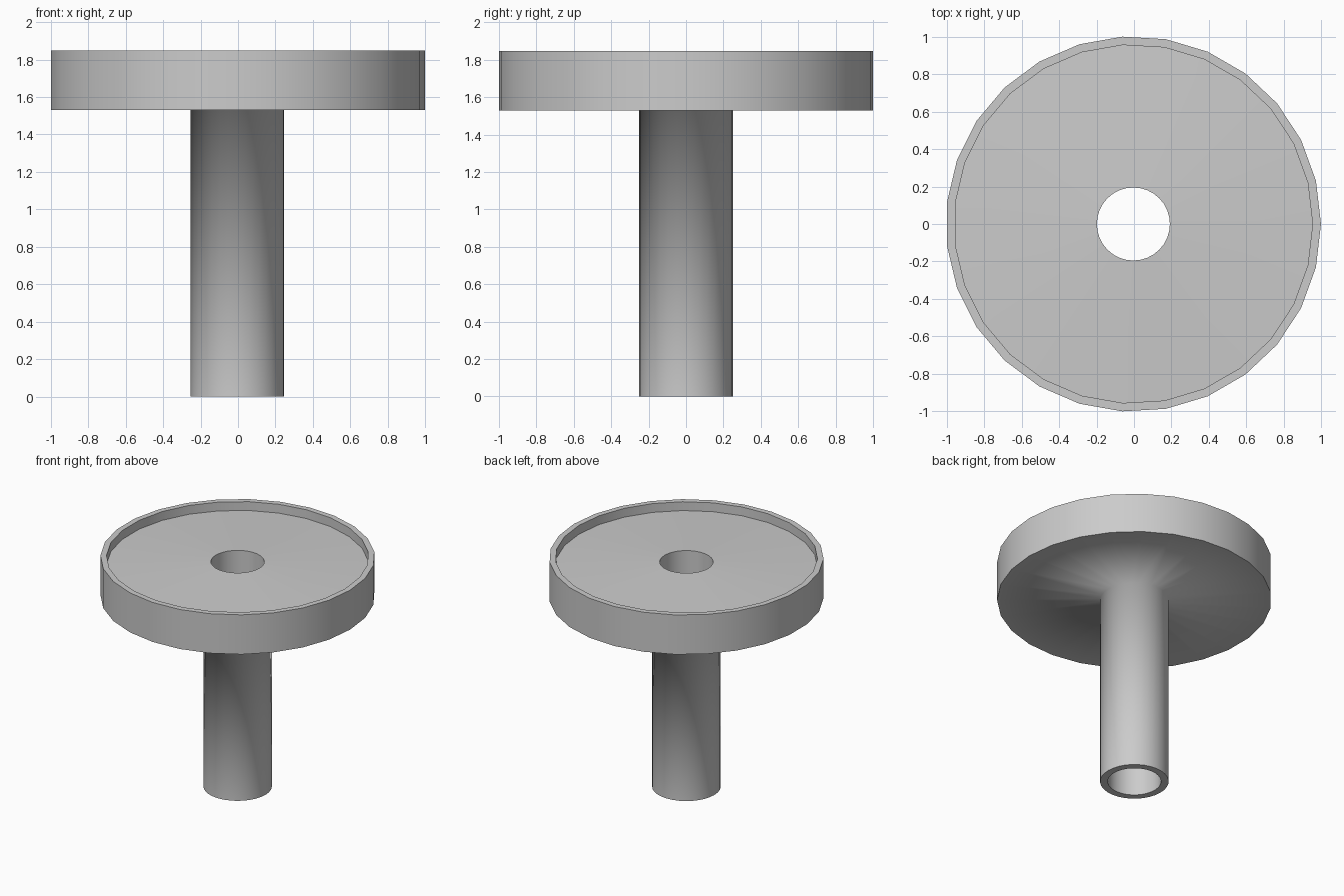
import bpy, bmesh
from math import cos, sin, tau

if "Cube" in bpy.data.objects:
    bpy.data.objects.remove(bpy.data.objects["Cube"])

CX = -0.0034            # odd-sided disc is centred by its bounds
DISC_SIDES, STEM_SIDES = 27, 32

bm = bmesh.new()


def ring(r, z, sides):
    """Loop of vertices at height z."""
    return [bm.verts.new((CX + r * cos(tau * i / sides), r * sin(tau * i / sides), z))
            for i in range(sides)]


def skin(a, b):
    """Join two rings, using quads if their counts match, else triangles."""
    n, m = len(a), len(b)
    if n == m:
        for i in range(n):
            j = (i + 1) % n
            bm.faces.new((a[i], a[j], b[j], b[i]))
        return
    i = j = 0
    while i < n or j < m:
        if j == m or (i < n and (i + 1) / n <= (j + 1) / m):
            bm.faces.new((a[i % n], a[(i + 1) % n], b[j % m]))
            i += 1
        else:
            bm.faces.new((a[i % n], b[(j + 1) % m], b[j % m]))
            j += 1


# Closed profile of the hollow stem and dished disc: radius, height, sides, sharp
profile = [
    (0.25, 0.0, STEM_SIDES, True),      # stem foot
    (0.25, 1.53, STEM_SIDES, False),    # stem blends into underside
    (1.0017, 1.53, DISC_SIDES, True),   # disc lower edge
    (1.0017, 1.848, DISC_SIDES, True),  # rim outer edge
    (0.957, 1.848, DISC_SIDES, True),   # rim inner edge
    (0.957, 1.777, DISC_SIDES, True),   # dish floor edge
    (0.195, 1.81, STEM_SIDES, True),    # hole in dish
    (0.195, 0.0, STEM_SIDES, True),     # bore foot
]
rings = [ring(r, z, n) for r, z, n, _ in profile]
for a, b in zip(rings, rings[1:] + rings[:1]):
    skin(a, b)
bmesh.ops.recalc_face_normals(bm, faces=bm.faces)

# Smooth shading with crisp edges
for f in bm.faces:
    f.smooth = True
for verts, (_, _, _, sharp) in zip(rings, profile):
    for v, w in zip(verts, verts[1:] + verts[:1]):
        bm.edges.get((v, w)).smooth = not sharp

mesh = bpy.data.meshes.new("pedestal_dish")
bm.to_mesh(mesh)
bm.free()
bpy.context.collection.objects.link(bpy.data.objects.new("pedestal_dish", mesh))
